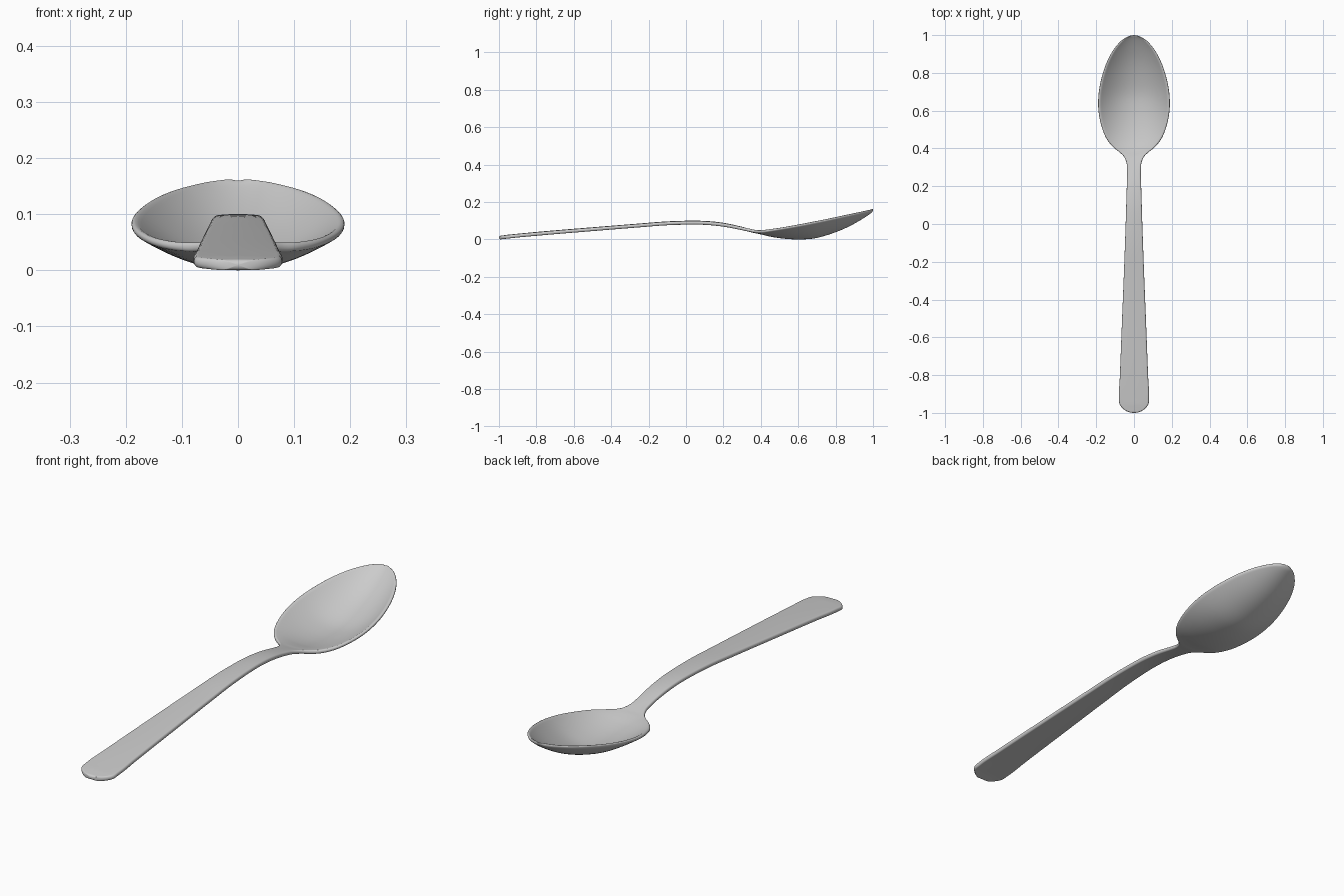
import bpy, bmesh, math
from mathutils import Vector

if "Cube" in bpy.data.objects:
    bpy.data.objects.remove(bpy.data.objects["Cube"])

# Stations along the spoon: y, half width, rim mid height, centre mid height
S = [(-1, 0, .010, .010), (-.993, .035, .010, .0105), (-.976, .060, .012, .013),
     (-.955, .076, .014, .016), (-.92, .079, .018, .0195), (-.8, .0745, .029, .031),
     (-.5, .063, .054, .056), (-.25, .053, .074, .076), (-.1, .0475, .085, .0875),
     (0, .044, .088, .091), (.1, .041, .087, .090), (.2, .038, .077, .080),
     (.28, .0365, .062, .064), (.325, .040, .053, .053), (.36, .056, .046, .044),
     (.38, .077, .043, .040), (.405, .108, .044, .034), (.45, .144, .051, .023),
     (.52, .172, .063, .012), (.6, .187, .078, .0075), (.68, .187, .094, .012),
     (.78, .169, .114, .039), (.87, .137, .133, .076), (.94, .095, .147, .115),
     (.985, .047, .156, .145), (1, 0, .159, .158)]
S = [Vector(s) for s in S]


def ghost(end, inner):
    # Reflect a neighbour through the centre line so the tip is round
    return Vector((inner[0], -inner[1], 2 * end[2] - inner[2] if abs(end[0]) < 0 else inner[2], inner[3]))


P = [ghost(S[0], S[1])] + S + [ghost(S[-1], S[-2])]
K = [0]
for a, b in zip(P, P[1:]):
    K.append(K[-1] + math.hypot(b[0] - a[0], b[1] - a[1]))


def tangent(i):
    h0, h1 = K[i] - K[i - 1], K[i + 1] - K[i]
    return ((P[i] - P[i - 1]) * (h1 / h0) + (P[i + 1] - P[i]) * (h0 / h1)) / (h0 + h1)


def sample():
    out = []
    for i in range(1, len(P) - 2):
        h = K[i + 1] - K[i]
        m0, m1 = tangent(i) * h, tangent(i + 1) * h
        n = 8 if i in (1, len(P) - 3) else 5
        for j in range(n):
            t = (j / n) ** 1.5 if i == 1 else j / n
            if i == len(P) - 3:
                t = 1 - (1 - j / n) ** 1.5
            out.append(P[i] * (2*t**3 - 3*t*t + 1) + m0 * (t**3 - 2*t*t + t)
                       + P[i + 1] * (3*t*t - 2*t**3) + m1 * (t**3 - t*t))
    return out[1:]


N = 36          # columns across the width
EDGE = .008     # edge rounding radius
bm = bmesh.new()
rings = []
for y, w, zr, zc in sample():
    k = min(max((y - .2) / .3, 0), 1)
    half = .5 * (.019 + (.014 - .019) * k)
    top, bot = [], []
    for c in range(N + 1):
        u = math.sin(math.pi / 2 * (2 * c / N - 1))
        z = zr + (zc - zr) * (1 - u * u)
        slope = (zc - zr) * -2 * u / w
        d = min(w * (1 - abs(u)), 1 - abs(y), EDGE) / EDGE
        h = half * math.sqrt(max(0, 1 - (1 - d) ** 2))
        nrm = Vector((-slope, 0, 1)).normalized() * h
        mid = Vector((w * u, y, z))
        top.append(bm.verts.new(mid + nrm))
        bot.append(top[-1] if c in (0, N) else bm.verts.new(mid - nrm))
    rings.append(top + bot[-2:0:-1])

# Skin the rings and close both tips
for a, b in zip(rings, rings[1:]):
    for i in range(len(a)):
        j = (i + 1) % len(a)
        bm.faces.new((a[i], a[j], b[j], b[i]))
for ring, s in ((rings[0], S[0]), (rings[-1], S[-1])):
    tip = bm.verts.new((0, s[0], s[3]))
    for i in range(len(ring)):
        bm.faces.new((ring[i], ring[(i + 1) % len(ring)], tip))
bmesh.ops.recalc_face_normals(bm, faces=bm.faces)

# Rest the spoon on the ground
low = min(v.co.z for v in bm.verts)
for v in bm.verts:
    v.co.z -= low

me = bpy.data.meshes.new("spoon")
bm.to_mesh(me)
bm.free()
spoon = bpy.data.objects.new("spoon", me)
bpy.context.collection.objects.link(spoon)
for p in me.polygons:
    p.use_smooth = True
